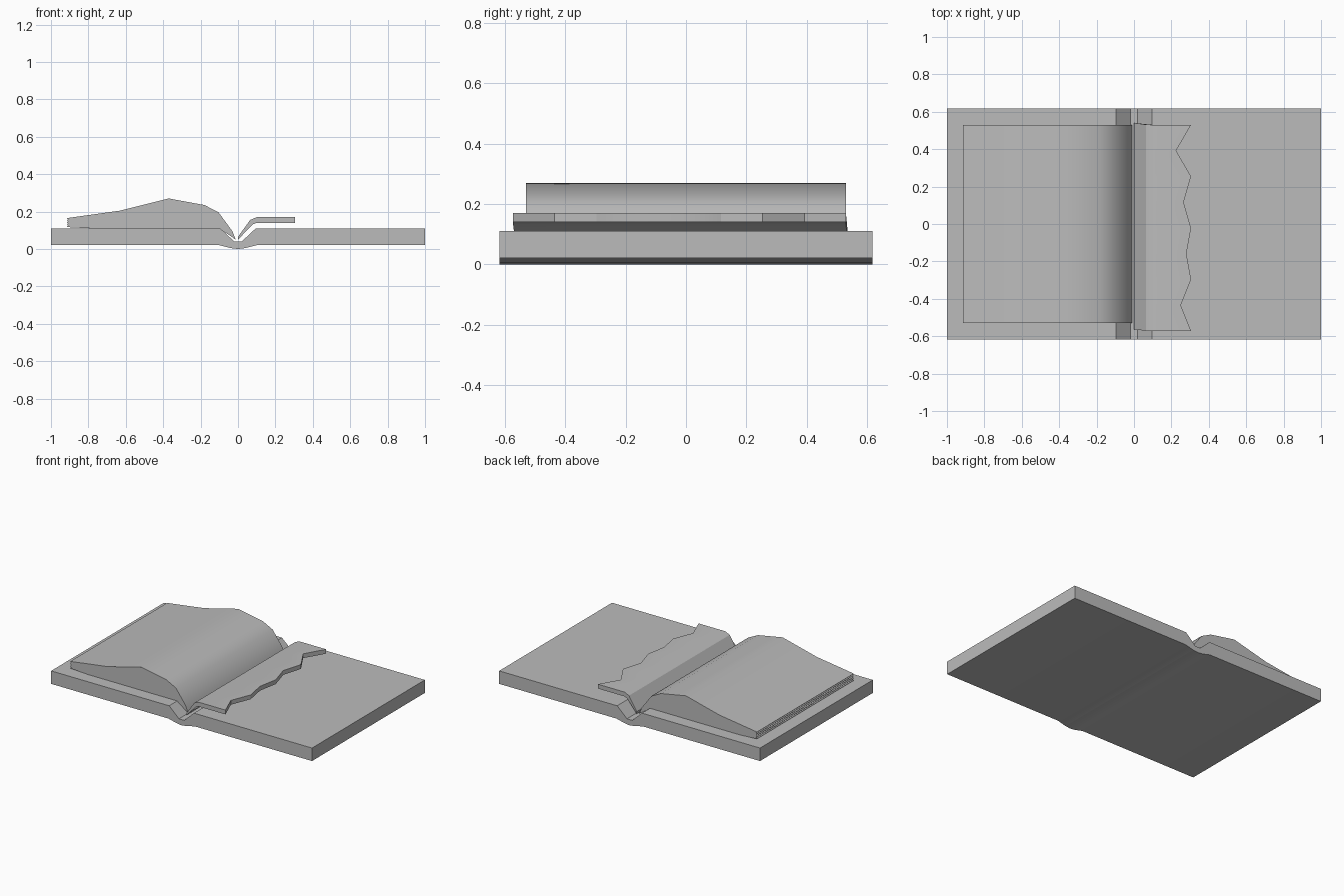
import bpy, bmesh, math

cube = bpy.data.objects.get("Cube")
if cube:
    bpy.data.objects.remove(cube, do_unlink=True)

grey = bpy.data.materials.new("plain grey")
grey.use_nodes = True
colour = (0.5, 0.5, 0.5, 1)
grey.diffuse_color = colour
grey.node_tree.nodes["Principled BSDF"].inputs["Base Color"].default_value = colour


def loft(name, sections):
    """Join closed cross-sections in order and cap both ends."""
    bm = bmesh.new()
    rings = [[bm.verts.new(p) for p in section] for section in sections]
    count = len(rings[0])
    for a, b in zip(rings, rings[1:]):
        for i in range(count):
            j = (i + 1) % count
            bm.faces.new((a[i], a[j], b[j], b[i]))
    bm.faces.new(rings[0])
    bm.faces.new(rings[-1])
    bmesh.ops.recalc_face_normals(bm, faces=bm.faces)
    mesh = bpy.data.meshes.new(name)
    bm.to_mesh(mesh)
    bm.free()
    mesh.materials.append(grey)
    obj = bpy.data.objects.new(name, mesh)
    bpy.context.collection.objects.link(obj)
    bpy.ops.object.select_all(action="DESELECT")
    obj.select_set(True)
    bpy.context.view_layer.objects.active = obj
    bpy.ops.object.shade_smooth_by_angle(angle=math.radians(30))
    return obj


def extrude(name, profile, half_depth):
    return loft(name, [[(x, y, z) for x, z in profile]
                       for y in (-half_depth, half_depth)])


# Hard cover: two boards joined by a sunken spine, mirrored about the middle
half = [(0.02, 0.04), (0.095, 0.11), (1, 0.11), (1, 0.02),
        (0.1, 0.02), (0.04, 0.005)]
cover = half + [(0, 0)] + [(-x, z) for x, z in reversed(half)]
extrude("cover", cover, 0.618)

# Swollen block of pages with a finely ridged fore edge
ridges = [(-0.915 + 0.006 * (i % 2), 0.117 + 0.006 * i) for i in range(9)]
crown = [(-0.63, 0.205), (-0.37, 0.27), (-0.18, 0.235), (-0.105, 0.197),
         (-0.03, 0.095), (-0.012, 0.05), (-0.1, 0.11), (-0.78, 0.11)]
extrude("page_block", ridges + crown, 0.53)

# Torn leaf: its bent section is repeated along the ragged edge
tear = [0.305, 0.25, 0.305, 0.28, 0.305, 0.265, 0.305, 0.225, 0.305]
sections = []
for i, edge in enumerate(tear):
    y = -0.573 + 1.103 * i / (len(tear) - 1)
    shape = [(0, 0.05), (0, 0.065), (0.065, 0.155), (0.1, 0.17), (edge, 0.17),
             (edge, 0.14), (0.1, 0.14), (0.08, 0.132)]
    sections.append([(x, y + max(0, 0.01 - x * 0.13), z) for x, z in shape])
loft("torn_leaf", sections)
